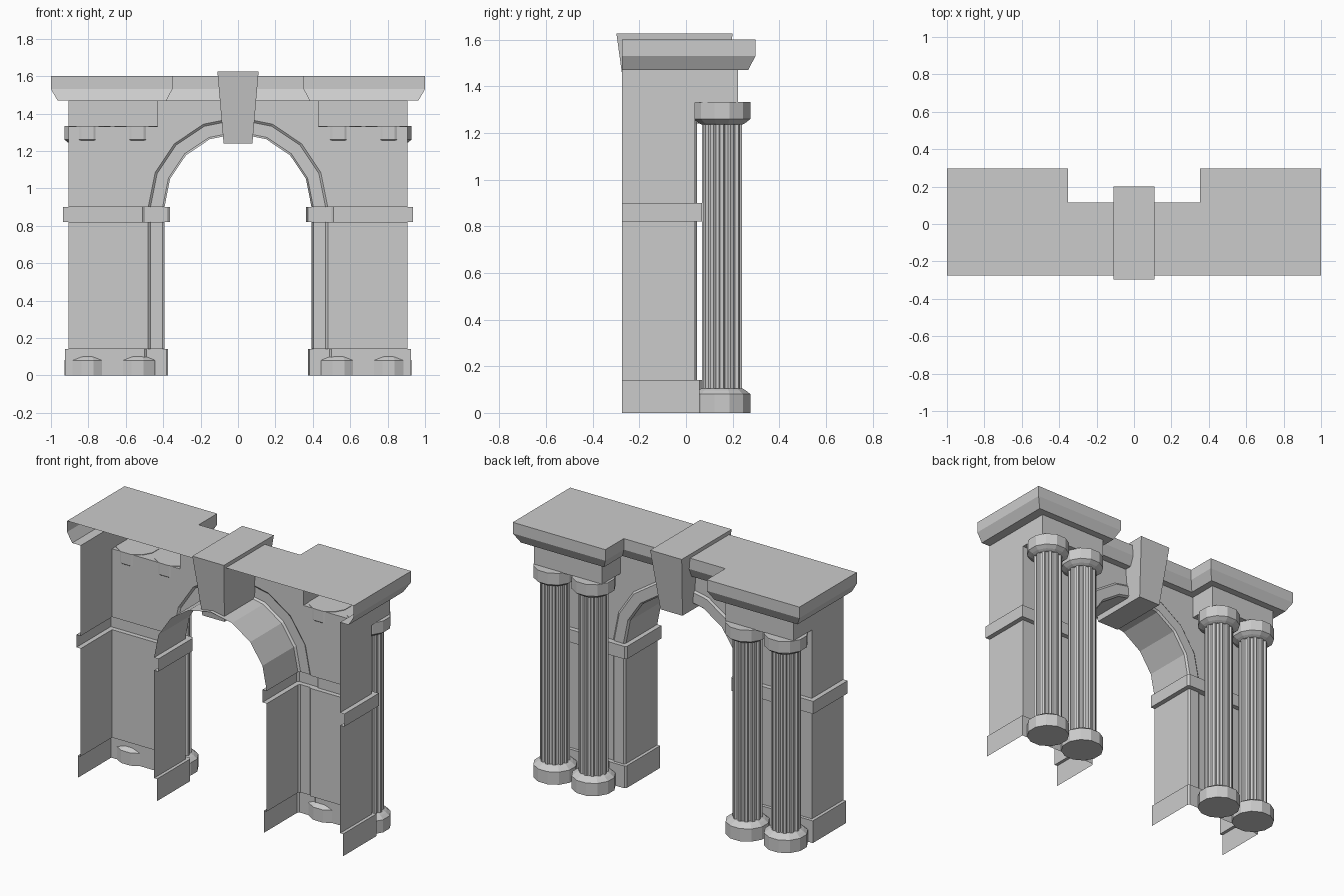
import bpy, bmesh
from math import cos, sin, pi, radians

if "Cube" in bpy.data.objects:
    bpy.data.objects.remove(bpy.data.objects["Cube"], do_unlink=True)

# One stone colour
stone = bpy.data.materials.new("grey_stone")
stone.use_nodes = True
GREY = (0.6, 0.6, 0.6, 1)
stone.diffuse_color = GREY
stone.node_tree.nodes["Principled BSDF"].inputs["Base Color"].default_value = GREY

# Key planes shared by the parts
FRONT, WALL, OUTER = -0.275, 0.038, 0.905
INNER, RING = 0.393, 0.48
SPRING, TOP = 0.9, 1.47
BLOCK_X, BLOCK_Y, BLOCK_Z = 0.43, 0.222, 1.33


def build(name, rows, closed=False, caps=(), mirror=True):
    """Skin successive rows of points; caps lists the rows to fill."""
    bm = bmesh.new()
    grid = [[bm.verts.new(p) for p in row] for row in rows]
    n = len(rows[0])
    for a, b in zip(grid, grid[1:]):
        for i in range(n if closed else n - 1):
            j = (i + 1) % n
            bm.faces.new((a[i], b[i], b[j], a[j]))
    for c in caps:
        bm.faces.new(grid[c] if c == 0 else grid[c][::-1])
    if mirror == "both":
        bmesh.ops.recalc_face_normals(bm, faces=bm.faces)
    mesh = bpy.data.meshes.new(name)
    bm.to_mesh(mesh)
    bm.free()
    mesh.materials.append(stone)
    ob = bpy.data.objects.new(name, mesh)
    bpy.context.collection.objects.link(ob)
    if mirror:
        ob.modifiers.new("mirror", 'MIRROR')
    return ob


def level(path, z):
    return [(x, y, z) for x, y in path]


# Piers: a hollow wall with plinth and impost band, open at the front
pier = [(INNER, FRONT, -1, 0), (INNER, 0.036, -1, 1), (0.403, 0.048, -1, 1),
        (0.468, 0.048, 1, 1), (RING, WALL, 1, 1), (OUTER, WALL, 1, 1),
        (OUTER, FRONT, 1, 0)]
steps = [(0, 0.02), (0.14, 0.02), (0.14, 0), (0.82, 0),
         (0.82, 0.03), (SPRING, 0.03), (SPRING, 0)]
build("piers", [[(x + sx * off, y + sy * off, z) for x, y, sx, sy in pier]
                for z, off in steps])

# Arch ring and soffit: the pier moulding swept round the half circle
angles = [radians(22.5 * i) for i in range(5)]
build("arch_ring", [[(r * cos(a), y, SPRING + r * sin(a)) for r, y, _, _ in pier[:5]]
                    for a in angles])

# Wall over the arch, cut away behind the projecting block
outline = [(RING * cos(a), SPRING + RING * sin(a)) for a in angles]
outline += [(0, TOP), (BLOCK_X, TOP), (BLOCK_X, BLOCK_Z), (OUTER, BLOCK_Z), (OUTER, SPRING)]
build("upper_wall", [[(x, WALL, z) for x, z in outline]], caps=[0])
side = [(OUTER, WALL), (OUTER, FRONT)]
build("upper_side_walls", [level(side, SPRING), level(side, TOP)])

# Projecting blocks above the columns
block = [(BLOCK_X, WALL), (BLOCK_X, BLOCK_Y), (OUTER, BLOCK_Y), (OUTER, WALL)]
build("column_blocks", [level(block, BLOCK_Z), level(block, TOP)], caps=[0])


# Cornice following the blocks, open at the front
def cornice_path(off, end):
    return [(0, WALL + off), (BLOCK_X - off, WALL + off), (BLOCK_X - off, BLOCK_Y + off),
            (end, BLOCK_Y + off), (end, FRONT)]


build("cornice", [level(cornice_path(0, OUTER), TOP),
                  level(cornice_path(0.045, 0.965), TOP),
                  level(cornice_path(0.076, 1.0), 1.53),
                  level(cornice_path(0.076, 1.0), 1.6)])
build("cornice_top", [level(cornice_path(0.076, 1.0) + [(0, FRONT)], 1.6)[::-1]], caps=[0])


# Keystone: a wedge through the whole depth
def rect(w, y0, y1, z):
    return [(-w, y0, z), (-w, y1, z), (w, y1, z), (w, y0, z)]


build("keystone", [rect(0.077, -0.245, 0.145, 1.24), rect(0.11, -0.298, 0.2, 1.625)],
      closed=True, caps=[0, -1], mirror=False)


# Paired fluted columns
def ring(cx, r, z, sides=12):
    return [(cx + r * sin((i + 0.5) * 2 * pi / sides),
             0.154 + r * cos((i + 0.5) * 2 * pi / sides), z) for i in range(sides)]


def fluted(cx, z, flutes=12):
    pts = []
    for i in range(flutes):
        for part, r in ((-0.17, 0.086), (0.17, 0.086), (0.32, 0.074), (0.68, 0.074)):
            a = (i + part) * 2 * pi / flutes
            pts.append((cx + r * sin(a), 0.154 + r * cos(a), z))
    return pts


BASE = [(0, 0.127), (0.08, 0.127), (0.097, 0.105), (0.105, 0.09)]
CAPITAL = [(1.235, 0.09), (1.243, 0.105), (1.26, 0.127), (1.333, 0.127)]
for label, cx in (("inner", 0.537), ("outer", 0.805)):
    for part, profile in (("base", BASE), ("capital", CAPITAL)):
        build(f"{label}_column_{part}", [ring(cx, r, z) for z, r in profile],
              closed=True, caps=[0, -1])
    build(f"{label}_column_shaft", [fluted(cx, 0.1), fluted(cx, 1.24)], closed=True)
